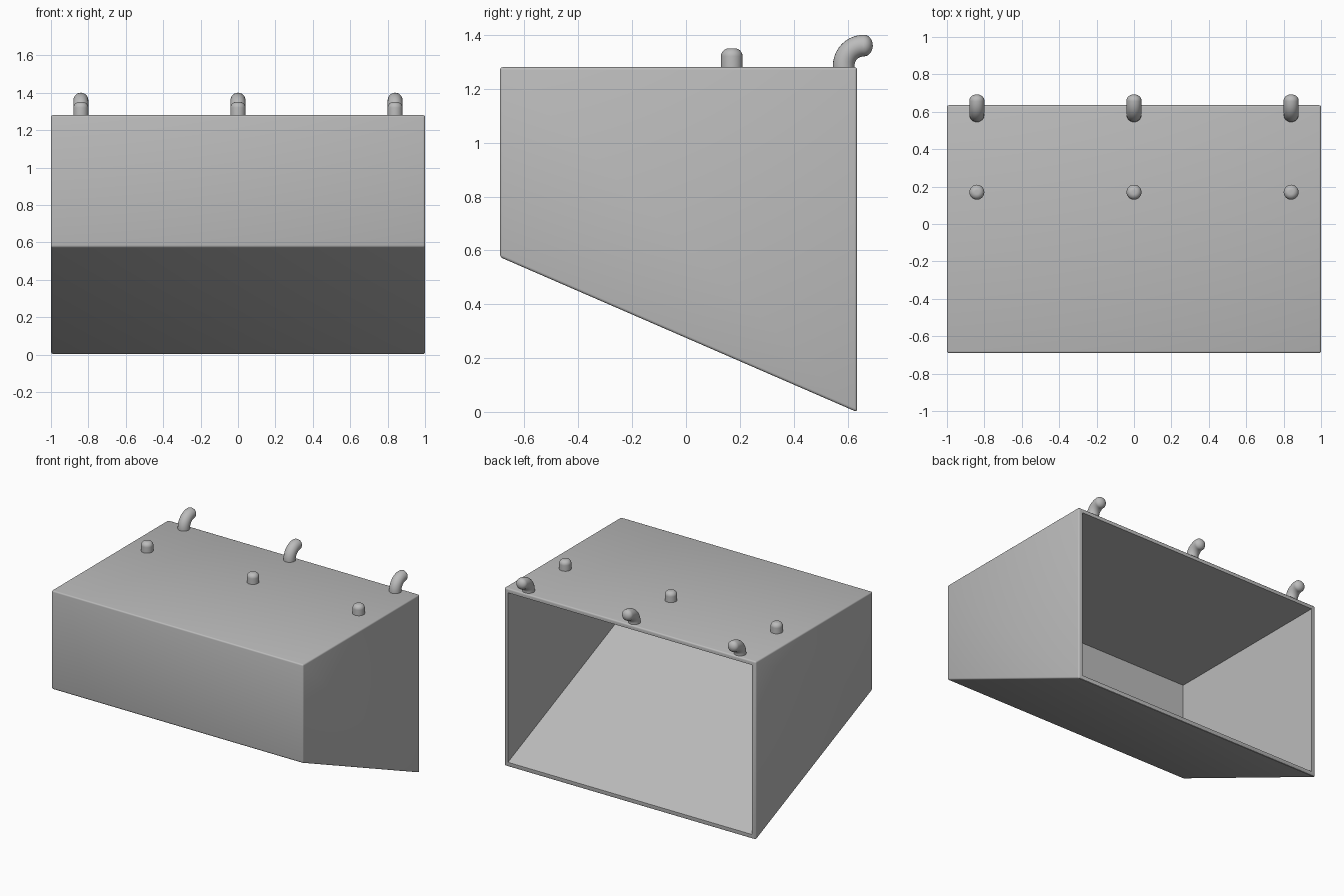
import bpy, bmesh, math
from mathutils import Vector

old = bpy.data.objects.get("Cube")
if old:
    bpy.data.objects.remove(old)

# Single grey plastic
grey = bpy.data.materials.new("grey plastic")
grey.use_nodes = True
color = (0.5, 0.5, 0.5, 1)
grey.diffuse_color = color
grey.node_tree.nodes["Principled BSDF"].inputs["Base Color"].default_value = color

FRONT, BACK, TOP, LIP = -0.69, 0.635, 1.28, 0.575
WALL = 0.03
SLOPE = LIP / (BACK - FRONT)


def finish(obj, angle):
    obj.data.materials.append(grey)
    bpy.ops.object.select_all(action="DESELECT")
    obj.select_set(True)
    bpy.context.view_layer.objects.active = obj
    bpy.ops.object.shade_smooth_by_angle(angle=math.radians(angle))


def shell(bm, half, front, top, rise):
    """Wedge-bottomed box without its back; returns the open loop."""
    floor = lambda y: rise + (BACK - y) * SLOPE
    profile = [(BACK, floor(BACK)), (front, floor(front)), (front, top), (BACK, top)]
    left, right = [[bm.verts.new((x, y, z)) for y, z in profile] for x in (half, -half)]
    bm.faces.new(left)
    bm.faces.new(right[::-1])
    for i in range(3):
        bm.faces.new((left[i], right[i], right[i + 1], left[i + 1]))
    return [left[0], left[3], right[3], right[0]]


# Open-backed bin with thin walls
bm = bmesh.new()
outer = shell(bm, 1, FRONT, TOP, 0)
inner = shell(bm, 1 - WALL, FRONT + WALL, TOP - WALL, WALL * math.hypot(1, SLOPE))
for i in range(4):
    j = (i + 1) % 4
    bm.faces.new((outer[i], outer[j], inner[j], inner[i]))
bmesh.ops.recalc_face_normals(bm, faces=bm.faces[:])
# Round the outer edges slightly
outside = [e for e in bm.edges if all(
    abs(abs(v.co.x) - 1) < 1e-4 for v in e.verts) or (
    abs(e.verts[0].co.x) > 0.99 and abs(e.verts[1].co.x) > 0.99)]
bmesh.ops.bevel(bm, geom=outside, offset=0.01, segments=3, profile=0.5, affect="EDGES")
mesh = bpy.data.meshes.new("bin")
bm.to_mesh(mesh)
bm.free()
bin_obj = bpy.data.objects.new("bin", mesh)
bpy.context.collection.objects.link(bin_obj)
finish(bin_obj, 35)


def tube(name, x, path, radii, sides=24):
    """Sweep a circle along a path in the yz plane, capped at both ends."""
    bm = bmesh.new()
    pts = [Vector((x, y, z)) for y, z in path]
    rings = []
    for i, p in enumerate(pts):
        d = (pts[min(i + 1, len(pts) - 1)] - pts[max(i - 1, 0)]).normalized()
        across = Vector((1, 0, 0))
        up = d.cross(across)
        angles = [math.tau * k / sides for k in range(sides)]
        rings.append([bm.verts.new(p + radii[i] * (across * math.cos(a) + up * math.sin(a)))
                      for a in angles])
    for a, b in zip(rings, rings[1:]):
        for k in range(sides):
            n = (k + 1) % sides
            bm.faces.new((a[k], a[n], b[n], b[k]))
    bm.faces.new(rings[0])
    bm.faces.new(rings[-1])
    bmesh.ops.recalc_face_normals(bm, faces=bm.faces[:])
    mesh = bpy.data.meshes.new(name)
    bm.to_mesh(mesh)
    bm.free()
    obj = bpy.data.objects.new(name, mesh)
    bpy.context.collection.objects.link(obj)
    finish(obj, 50)


R, BEND = 0.04, 0.075
steps = [math.radians(a) for a in range(0, 91, 9)]
# Hook: quarter bend leaning over the back, ending in a dome
hook = [(0.585, TOP - 0.01)]
hook += [(0.585 + BEND * (1 - math.cos(a)), TOP + 0.005 + BEND * math.sin(a)) for a in steps]
hook_radii = [R] * len(hook)
tip_y, tip_z = hook[-1]
# Peg: short upright post with a rounded top
ROUND = 0.03
peg = [(0.17, TOP - 0.01)]
peg_radii = [R]
for a in steps:
    hook.append((tip_y + 0.033 * math.sin(a), tip_z))
    hook_radii.append(max(R * math.cos(a), 0.002))
    peg.append((0.17, TOP + 0.04 + ROUND * math.sin(a)))
    peg_radii.append(R - ROUND + ROUND * math.cos(a))

for side, x in (("right", -0.84), ("middle", 0), ("left", 0.84)):
    tube("hook_" + side, x, hook, hook_radii)
    tube("peg_" + side, x, peg, peg_radii)
